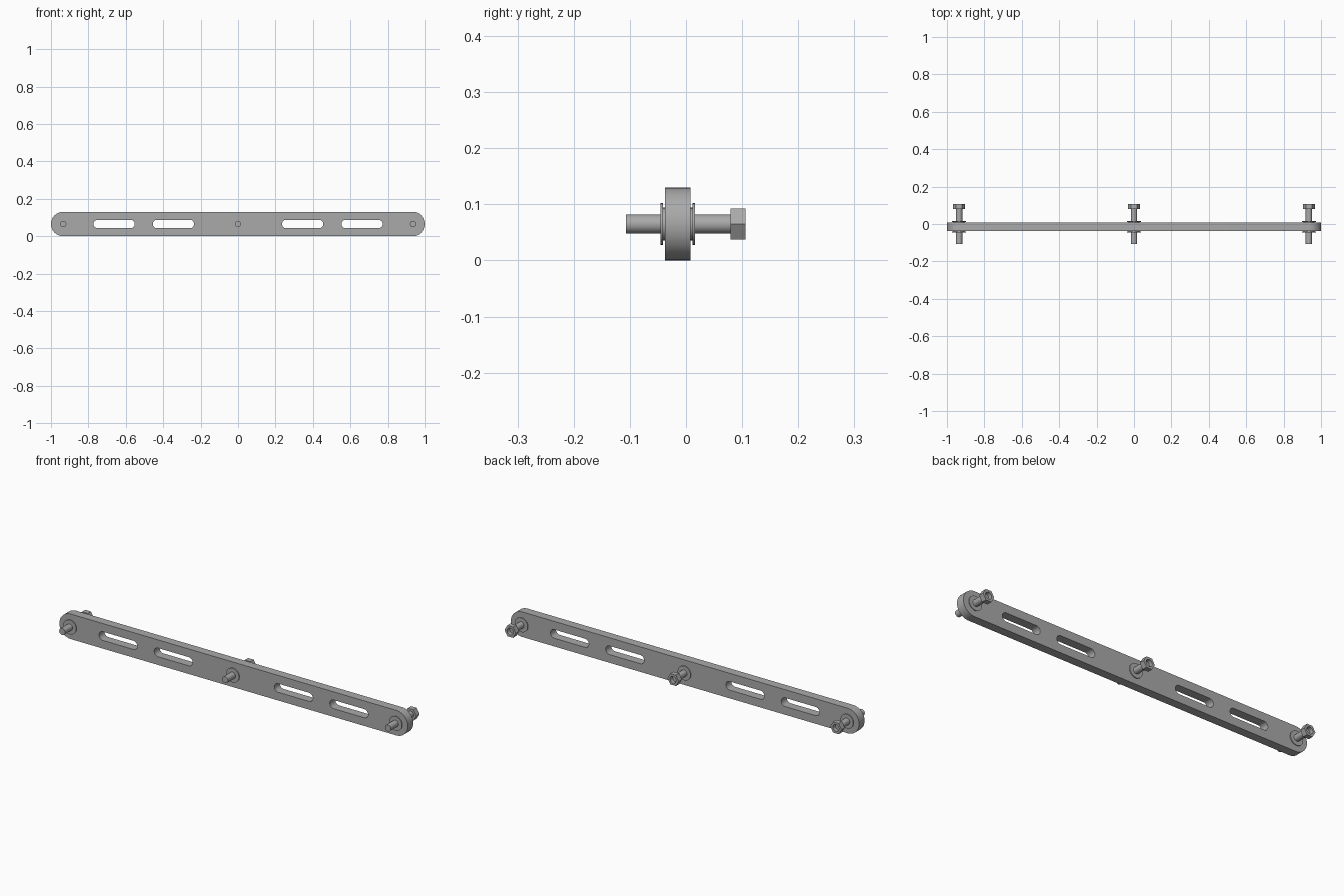
import bpy, bmesh, math
from mathutils import Matrix

old = bpy.data.objects.get("Cube")
if old:
    bpy.data.objects.remove(old, do_unlink=True)

ZC = 0.065       # height of the centre line
END_X = 0.935    # outer bolt position

steel = bpy.data.materials.new("grey steel")
steel.use_nodes = True
steel.diffuse_color = (0.4, 0.4, 0.4, 1)
steel.node_tree.nodes["Principled BSDF"].inputs["Base Color"].default_value = (0.4, 0.4, 0.4, 1)


def stadium(x0, x1, r, n=20):
    """Outline with round ends centred on x0 and x1."""
    pts = []
    for cx, start in ((x1, -math.pi / 2), (x0, math.pi / 2)):
        for i in range(n + 1):
            a = start + math.pi * i / n
            pts.append((cx + r * math.cos(a), r * math.sin(a)))
    return pts


def ring(r, n):
    return [(r * math.cos(2 * math.pi * i / n), r * math.sin(2 * math.pi * i / n)) for i in range(n)]


def finish(name, bm):
    """Turn a mesh into a shaded object."""
    bmesh.ops.remove_doubles(bm, verts=bm.verts, dist=1e-5)
    bmesh.ops.recalc_face_normals(bm, faces=bm.faces)
    me = bpy.data.meshes.new(name)
    bm.to_mesh(me)
    bm.free()
    ob = bpy.data.objects.new(name, me)
    bpy.context.collection.objects.link(ob)
    me.materials.append(steel)
    bpy.ops.object.select_all(action='DESELECT')
    ob.select_set(True)
    bpy.context.view_layer.objects.active = ob
    bpy.ops.object.shade_smooth_by_angle(angle=math.radians(30))
    return ob


def plate(name, x, y0, y1, outer, holes=()):
    """Outline in the xz plane, with holes, extruded from y0 to y1."""
    bm = bmesh.new()
    edges = []
    for loop in (outer, *holes):
        vs = [bm.verts.new((x + px, y0, ZC + pz)) for px, pz in loop]
        edges += [bm.edges.new((vs[i - 1], vs[i])) for i in range(len(vs))]
    bmesh.ops.triangle_fill(bm, edges=edges, use_beauty=True, normal=(0, -1, 0))
    out = bmesh.ops.extrude_face_region(bm, geom=bm.faces[:], use_keep_orig=True)
    moved = [g for g in out["geom"] if isinstance(g, bmesh.types.BMVert)]
    bmesh.ops.translate(bm, verts=moved, vec=(0, y1 - y0, 0))
    return finish(name, bm)


def rod(name, x, y0, y1, r):
    """Round bar along y."""
    bm = bmesh.new()
    bmesh.ops.create_cone(bm, cap_ends=True, segments=32, radius1=r, radius2=r, depth=y1 - y0,
                          matrix=Matrix.Translation((x, (y0 + y1) / 2, ZC)) @ Matrix.Rotation(math.pi / 2, 4, 'X'))
    return finish(name, bm)


# Slotted bar
slots = []
for s in (-1, 1):
    for inner, outer in ((0.257, 0.433), (0.575, 0.75)):
        a, b = sorted((s * inner, s * outer))
        slots.append(stadium(a, b, 0.0225))
plate("slotted_bar", 0, -0.037, 0.008, stadium(-END_X, END_X, 0.065), slots)

# Bolts with stepped washers and hexagonal nuts
for side, x in (("right", -END_X), ("middle", 0), ("left", END_X)):
    rod(side + "_pin", x, -0.107, 0.086, 0.017)
    rod(side + "_front_spacer", x, -0.041, -0.037, 0.029)
    rod(side + "_front_washer", x, -0.045, -0.041, 0.037)
    rod(side + "_back_spacer", x, 0.008, 0.012, 0.029)
    rod(side + "_back_washer", x, 0.012, 0.016, 0.037)
    plate(side + "_nut", x, 0.079, 0.106, ring(0.0323, 6), [ring(0.0175, 32)])
